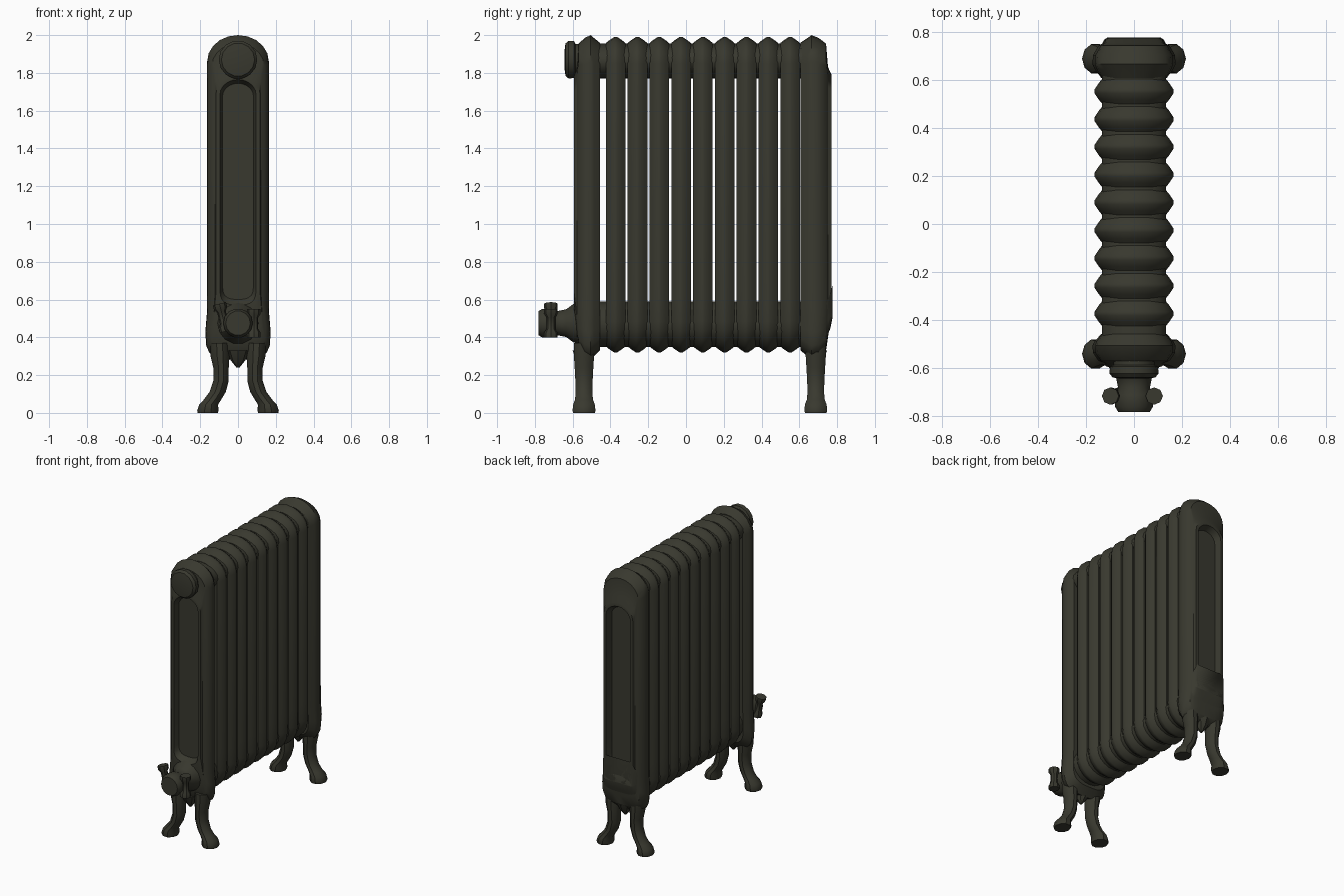
import bpy, bmesh
from math import sin, cos, pi, copysign
from mathutils import Vector, Matrix

cube = bpy.data.objects.get("Cube")
if cube:
    bpy.data.objects.remove(cube, do_unlink=True)

iron = bpy.data.materials.new("dark olive iron")
iron.use_nodes = True
colour = (0.040, 0.040, 0.028, 1)
iron.diffuse_color = colour
bsdf = iron.node_tree.nodes["Principled BSDF"]
bsdf.inputs["Base Color"].default_value = colour
bsdf.inputs["Roughness"].default_value = 0.7


def loft(name, rings, angle=35):
    """Skin a list of equal-length point rings and cap both ends."""
    bm = bmesh.new()
    loops = [[bm.verts.new(p) for p in ring] for ring in rings]
    n = len(loops[0])
    for a, b in zip(loops, loops[1:]):
        for i in range(n):
            j = (i + 1) % n
            bm.faces.new((a[i], a[j], b[j], b[i]))
    bm.faces.new(loops[0])
    bm.faces.new(loops[-1])
    bmesh.ops.recalc_face_normals(bm, faces=bm.faces)
    mesh = bpy.data.meshes.new(name)
    bm.to_mesh(mesh)
    bm.free()
    mesh.materials.append(iron)
    obj = bpy.data.objects.new(name, mesh)
    bpy.context.collection.objects.link(obj)
    bpy.ops.object.select_all(action='DESELECT')
    obj.select_set(True)
    bpy.context.view_layer.objects.active = obj
    bpy.ops.object.shade_smooth_by_angle(angle=angle * pi / 180)
    return obj


def power(v, p):
    return copysign(abs(v) ** p, v)


def outline(hw, low, high, y, top=0.85, bottom=1.0, square=1.0, flare=0.0, steps=10):
    """Upright slot shape with a rounded top and a round or squarish foot."""
    pts = []
    for i in range(steps + 1):
        a = pi * i / steps
        pts.append(Vector((hw * cos(a), y, high - hw * top * (1 - sin(a)))))
    wide = hw + flare
    knee = low + hw * bottom
    pts.append(Vector((-hw, y, knee + 0.12)))
    for i in range(steps + 1):
        a = pi + pi * i / steps
        pts.append(Vector((wide * power(cos(a), square), y,
                           knee + hw * bottom * power(sin(a), square))))
    pts.append(Vector((hw, y, knee + 0.12)))
    return pts


def oval(centre, rx, ry, n=12):
    return [Vector(centre) + Vector((rx * cos(2 * pi * i / n), ry * sin(2 * pi * i / n), 0))
            for i in range(n)]


def turned(name, z, profile, n=12):
    """Round part turned about the lengthwise axis, from (radius, y) pairs."""
    return loft(name, [[Vector((r * cos(2 * pi * i / n), y, z + r * sin(2 * pi * i / n)))
                        for i in range(n)] for r, y in profile])


FRONT, PITCH, COUNT = -0.5, 0.1155, 11

# Middle sections, ridged along their centre line
for k in range(1, COUNT - 1):
    y = FRONT + 0.012 + PITCH * k
    shape = [(-0.052, 0.032), (-0.035, 0.018), (-0.008, 0.0),
             (0.008, 0.0), (0.035, 0.018), (0.052, 0.032)]
    loft(f"section_{k}", [outline(0.164 - d, 0.32 + d, 1.99 - d, y + s) for s, d in shape])

# Headers joining the sections at top and bottom
for name, z, rz in (("top_header", 1.862, 0.093), ("bottom_header", 0.47, 0.12)):
    loft(name, [[Vector((0.134 * cos(2 * pi * i / 20), y, z + rz * sin(2 * pi * i / 20)))
                 for i in range(20)] for y in (-0.5, 0.66)])

# End sections with a sunken panel on the outer face
# each entry: distance outwards, half width, bottom, top, flare, squareness
END = [(-0.055, 0.132, 0.33, 1.96, 0.004, 0.65),
       (-0.02, 0.155, 0.30, 1.985, 0.008, 0.6),
       (0.0, 0.163, 0.28, 2.0, 0.010, 0.6),
       (0.035, 0.160, 0.29, 1.985, 0.010, 0.6),
       (0.072, 0.138, 0.33, 1.955, 0.010, 0.65),
       (0.082, 0.122, 0.40, 1.83, 0.006, 0.7),
       (0.100, 0.116, 0.54, 1.79, 0.0, 0.7),
       (0.100, 0.096, 0.57, 1.765, 0.0, 0.7),
       (0.058, 0.082, 0.60, 1.745, 0.0, 0.7)]


def end_section(name, y, side, depth):
    loft(name, [outline(hw, lo, hi, y + side * d * depth, 0.85, 0.9, sq, fl)
                for d, hw, lo, hi, fl, sq in END])


end_section("front_section", -0.505, -1, 0.88)
end_section("back_section", 0.665, 1, 1.06)

# Swollen lower boss on the back end
loft("back_lower_boss", [outline(hw, lo, hi, y, 0.5, 0.5, 0.7) for hw, lo, hi, y in
     ((0.15, 0.31, 0.60, 0.66), (0.145, 0.33, 0.59, 0.72), (0.125, 0.45, 0.57, 0.765),
      (0.11, 0.50, 0.555, 0.775))])

# Legs with splayed feet, mirrored left and right
LEG = [(0.098, 0.37, 0.050, 0.055), (0.095, 0.30, 0.050, 0.056),
       (0.090, 0.24, 0.041, 0.052), (0.090, 0.17, 0.041, 0.048),
       (0.108, 0.11, 0.043, 0.046), (0.135, 0.07, 0.046, 0.050),
       (0.155, 0.045, 0.050, 0.060), (0.160, 0.012, 0.056, 0.064), (0.160, 0.0, 0.054, 0.060)]
for end, y in (("front", -0.54), ("back", 0.687)):
    for side, s in (("left", 1), ("right", -1)):
        loft(f"{end}_{side}_leg", [oval((s * x, y, z), rx, ry, 10) for x, z, rx, ry in LEG])
    # Pointed drip between the legs
    loft(f"{end}_drip", [oval((0, y, z), r, r, 8)
                         for z, r in ((0.33, 0.06), (0.28, 0.04), (0.24, 0.008))])

# Upper plug on the front
turned("upper_plug", 1.87, [(0.085, -0.52), (0.085, -0.585), (0.10, -0.592),
                            (0.102, -0.622), (0.088, -0.638), (0.05, -0.643)], 14)

# Lower inlet and valve body
turned("valve_body", 0.475, [(0.115, -0.55), (0.105, -0.595), (0.075, -0.635), (0.066, -0.68),
                             (0.078, -0.71), (0.078, -0.76), (0.065, -0.782)], 14)

# Small spool-shaped taps either side of the valve
SPOOL = [(-0.075, 0.036), (-0.05, 0.036), (-0.03, 0.023),
         (0.03, 0.023), (0.05, 0.036), (0.075, 0.036)]
for name, x, z, tilt in (("left_tap", 0.084, 0.475, 0.0), ("right_tap", -0.08, 0.505, -0.25)):
    tap = loft(name, [oval((0, 0, h), r, r, 8) for h, r in SPOOL])
    tap.matrix_world = Matrix.Translation((x, -0.715, z)) @ Matrix.Rotation(tilt, 4, 'Y')
